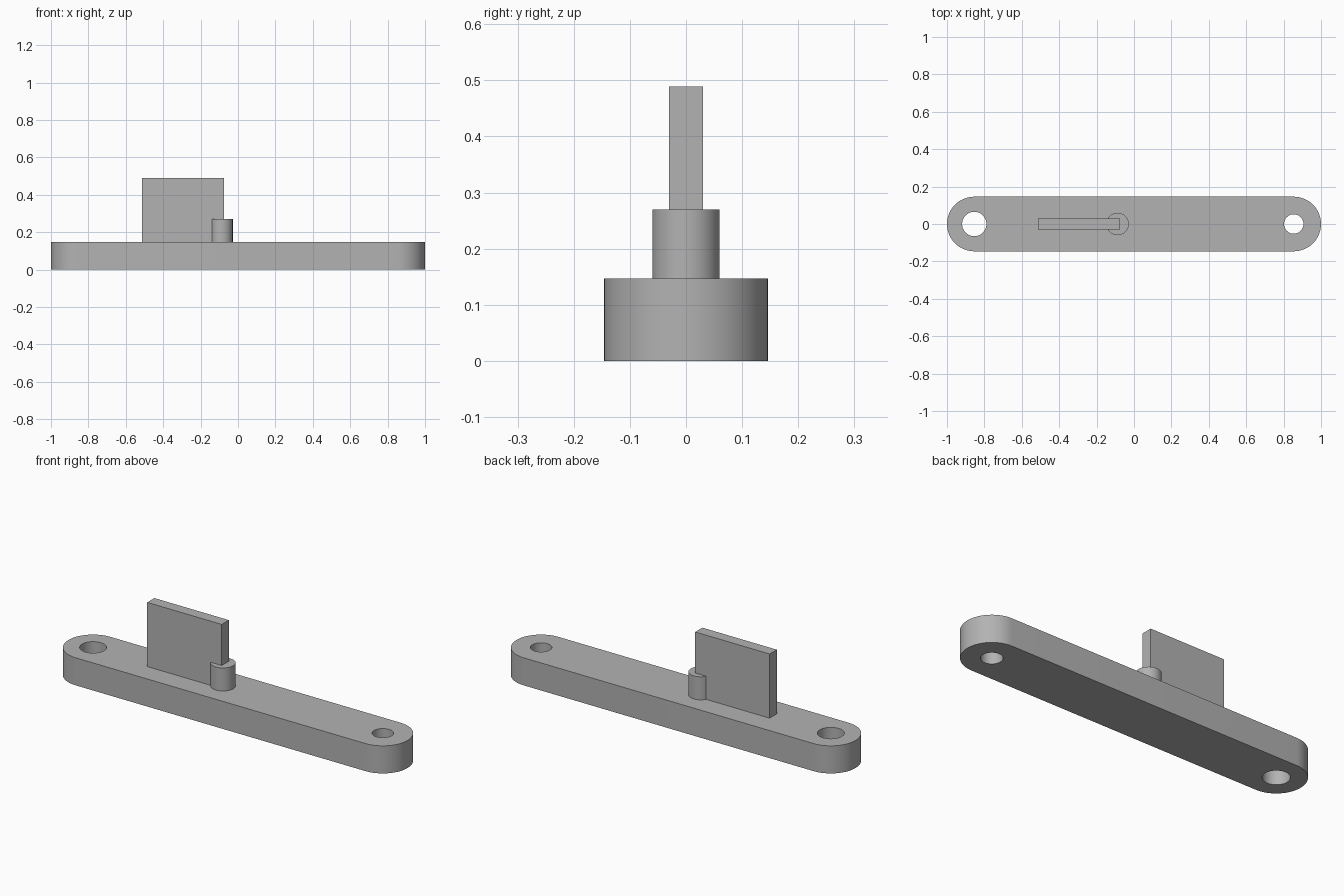
import bpy
import bmesh
from math import cos, sin, pi

old = bpy.data.objects.get("Cube")
if old:
    bpy.data.objects.remove(old, do_unlink=True)

# Single plain grey
grey = bpy.data.materials.new("plain grey")
grey.use_nodes = True
colour = (0.45, 0.45, 0.45, 1)
grey.diffuse_color = colour
grey.node_tree.nodes["Principled BSDF"].inputs["Base Color"].default_value = colour

END_X, END_R, THICK = 0.854, 0.146, 0.147


def arc(cx, r, start, sweep, steps):
    return [(cx + r * cos(start + sweep * i / steps),
             r * sin(start + sweep * i / steps)) for i in range(steps + 1)]


def prism(name, outline, z0, z1):
    """Extrude a closed outline upward from z0 to z1."""
    bm = bmesh.new()
    face = bm.faces.new([bm.verts.new((x, y, z0)) for x, y in outline])
    top = bmesh.ops.extrude_face_region(bm, geom=[face])["geom"]
    moved = [v for v in top if isinstance(v, bmesh.types.BMVert)]
    bmesh.ops.translate(bm, verts=moved, vec=(0, 0, z1 - z0))
    bmesh.ops.recalc_face_normals(bm, faces=bm.faces)
    mesh = bpy.data.meshes.new(name)
    bm.to_mesh(mesh)
    bm.free()
    mesh.materials.append(grey)
    obj = bpy.data.objects.new(name, mesh)
    bpy.context.collection.objects.link(obj)
    return obj


def activate(obj):
    bpy.ops.object.select_all(action='DESELECT')
    obj.select_set(True)
    bpy.context.view_layer.objects.active = obj


def circle(cx, r):
    return arc(cx, r, 0, 2 * pi, 64)[:-1]


# Round-ended link bar
bar = prism("link_bar", arc(END_X, END_R, -pi / 2, pi, 32)
            + arc(-END_X, END_R, pi / 2, pi, 32), 0, THICK)

# Bolt holes, the right one larger
for x, r in ((-END_X, 0.065), (END_X, 0.052)):
    cutter = prism("hole_cutter", circle(x, r), -0.1, THICK + 0.1)
    cutter.hide_render = True
    cut = bar.modifiers.new("hole", 'BOOLEAN')
    cut.operation = 'DIFFERENCE'
    cut.solver = 'EXACT'
    cut.object = cutter
    activate(bar)
    bpy.ops.object.modifier_apply(modifier=cut.name)
    bpy.data.objects.remove(cutter, do_unlink=True)

# Short round pin and upright plate that runs into it
pin = prism("pin", circle(-0.088, 0.06), THICK, 0.27)
plate = prism("upright_plate", [(-0.514, -0.03), (-0.075, -0.03),
                                (-0.075, 0.03), (-0.514, 0.03)], THICK, 0.489)

for obj in (bar, pin):
    activate(obj)
    bpy.ops.object.shade_smooth_by_angle(angle=pi / 6)
